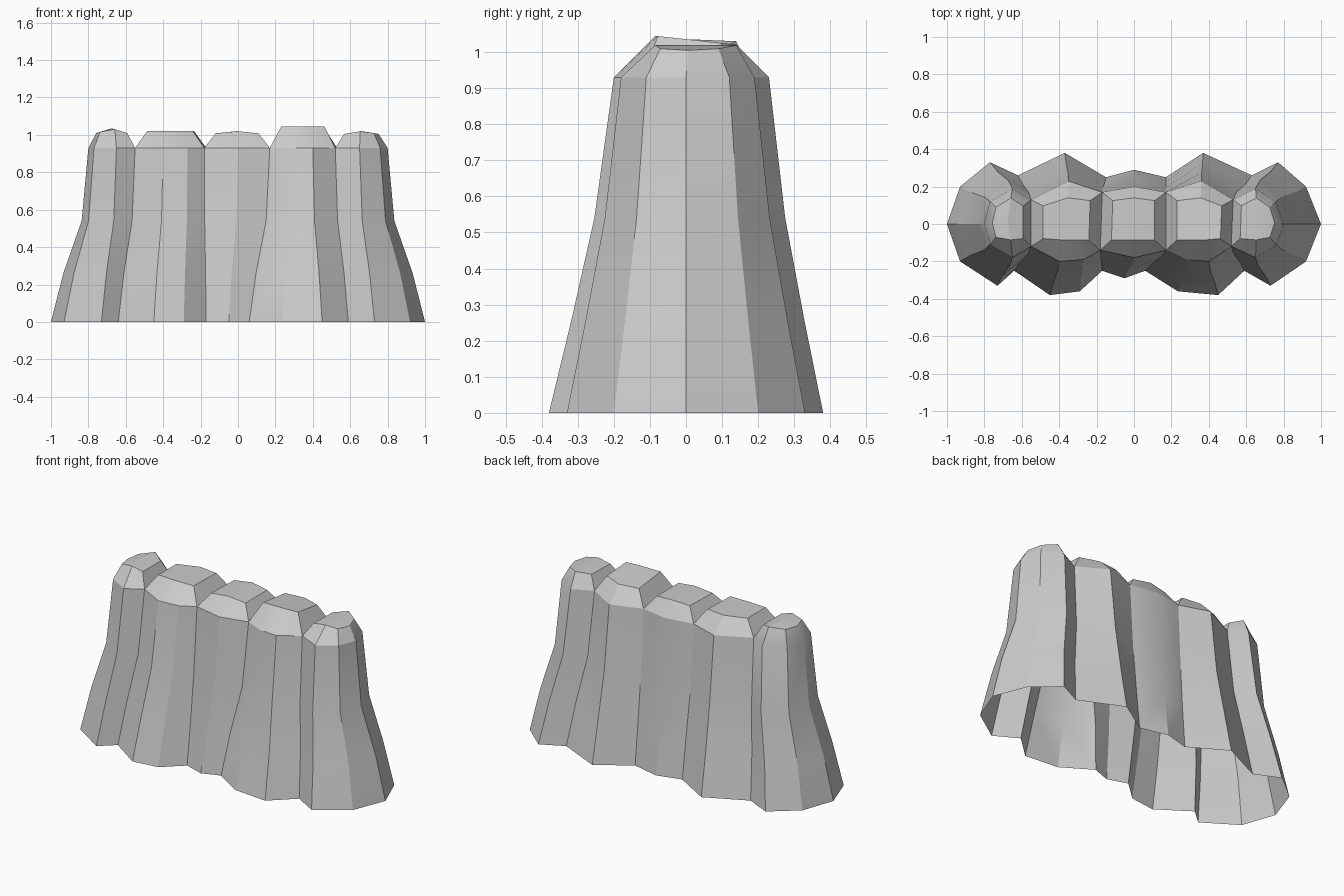
import bpy, bmesh

if "Cube" in bpy.data.objects:
    bpy.data.objects.remove(bpy.data.objects["Cube"])

# Lobed outline, counter-clockwise from the front-left notch:
# (x, y at the foot, x, y at the shoulder)
OUTLINE = [
    (-.64, -.25, -.55, -.12), (-.45, -.38, -.40, -.20), (-.29, -.36, -.27, -.19),
    (-.17, -.25, -.18, -.14), (-.05, -.29, .00, -.18), (.06, -.25, .17, -.14),
    (.235, -.36, .28, -.19), (.45, -.38, .40, -.20), (.59, -.25, .52, -.12),
    (.73, -.33, .65, -.18), (.92, -.20, .76, -.11), (1.0, .00, .80, .00),
    (.92, .20, .76, .12), (.77, .33, .65, .19), (.63, .26, .53, .13),
    (.37, .38, .36, .23), (.17, .25, .17, .17), (.00, .29, .00, .20),
    (-.15, .25, -.17, .17), (-.37, .38, -.35, .23), (-.62, .26, -.55, .13),
    (-.77, .33, -.65, .19), (-.93, .20, -.77, .12), (-1.0, .00, -.80, .00),
    (-.93, -.20, -.77, -.11), (-.73, -.33, -.65, -.18),
]
# Height and how far x and y have moved from foot to shoulder
LEVELS = [(0, 0, 0), (.26, .33, .35), (.54, .82, .70), (.93, 1, 1)]
# Caps: outline indices, rim height, crown rise, forward tilt
CAPS = [
    ([20, 21, 22, 23, 24, 25, 0], 1.01, .025, 0),
    ([0, 1, 2, 3, 18, 19, 20], 1.02, 0, 0),
    ([3, 4, 5, 16, 17, 18], 1.008, .012, 0),
    ([5, 6, 7, 8, 14, 15, 16], 1.045, 0, .11),
    ([8, 9, 10, 11, 12, 13, 14], 1.005, .015, 0),
]

bm = bmesh.new()

# Flared walls, open underneath
rings = []
for z, tx, ty in LEVELS:
    rings.append([bm.verts.new((a + (c - a) * tx, b + (d - b) * ty, z))
                  for a, b, c, d in OUTLINE])
n = len(OUTLINE)
for low, high in zip(rings, rings[1:]):
    for i in range(n):
        j = (i + 1) % n
        bm.faces.new((low[i], low[j], high[j], high[i]))

# Bevelled cap on each lobe
for ids, rim, crown, tilt in CAPS:
    base = [rings[-1][i] for i in ids]
    xs = [v.co.x for v in base]
    cx, half = (min(xs) + max(xs)) / 2, (max(xs) - min(xs)) / 2

    def top_point(x, y):
        rise = crown * max(0, 1 - abs(x - cx) / (half * .66))
        return bm.verts.new((x, y, rim + rise - tilt * (y + .085)))

    top = [top_point(cx + (v.co.x - cx) * .66,
                     min(.14, max(-.085, .02 + (v.co.y - .02) * .7))) for v in base]
    mid = top_point(cx, .02)
    for i in range(len(base)):
        j = (i + 1) % len(base)
        bm.faces.new((base[i], base[j], top[j], top[i]))
        bm.faces.new((top[i], top[j], mid))

mesh = bpy.data.meshes.new("rock_wall")
bm.to_mesh(mesh)
bm.free()
wall = bpy.data.objects.new("rock_wall", mesh)
bpy.context.collection.objects.link(wall)
bpy.context.view_layer.objects.active = wall
wall.select_set(True)
bpy.ops.object.shade_smooth_by_angle(angle=.44)
